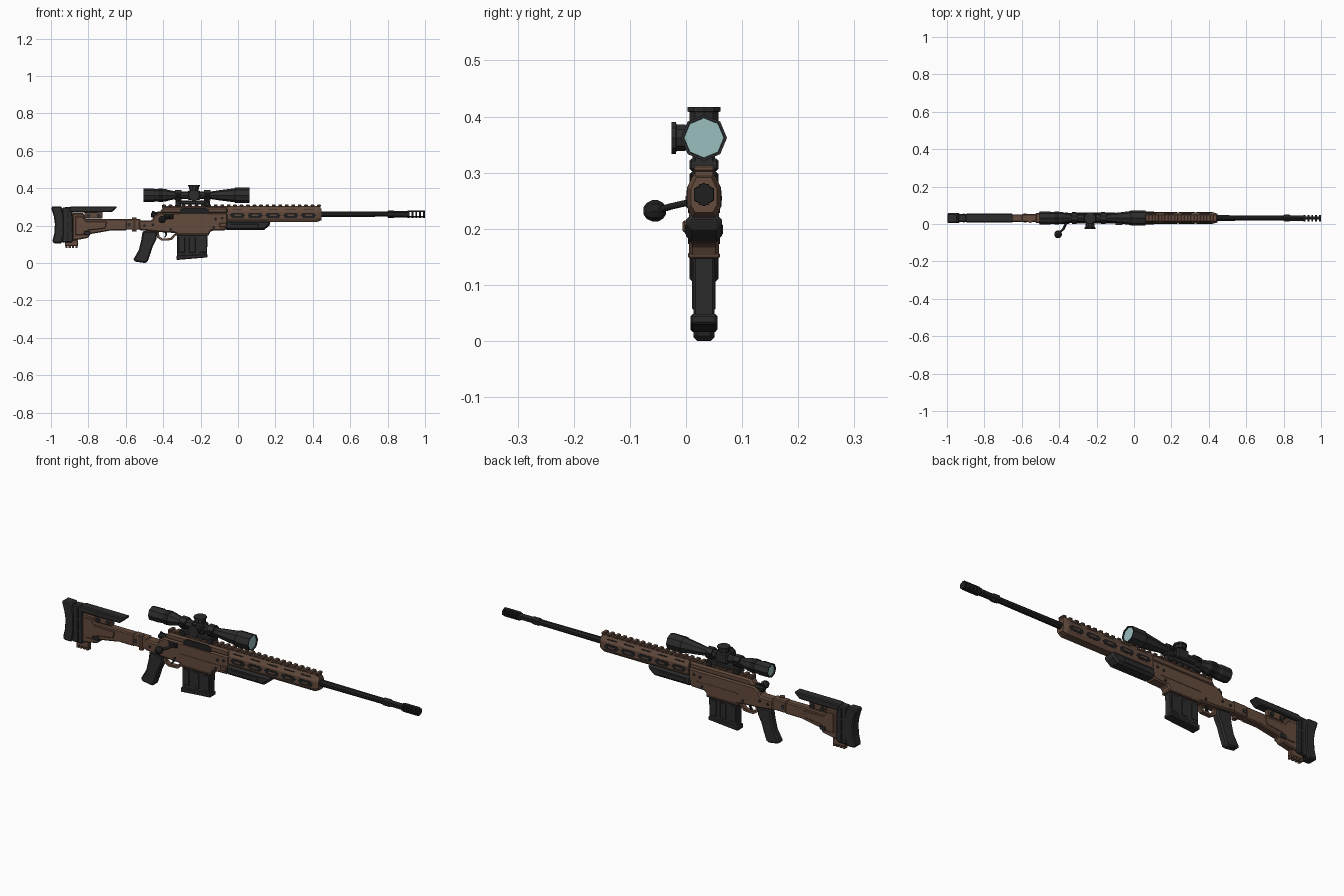
import bpy, bmesh, math

YC = 0.032  # centre plane of the rifle


def material(name, col):
    m = bpy.data.materials.new(name)
    m.diffuse_color = (*col, 1)
    return m


BROWN = material("earth_brown", (0.125, 0.069, 0.046))
BLACK = material("polymer_black", (0.025, 0.025, 0.026))
METAL = material("dark_metal", (0.014, 0.014, 0.015))
GLASS = material("lens_glass", (0.32, 0.52, 0.52))


def finish(name, bm, mat, bevel=0):
    bmesh.ops.recalc_face_normals(bm, faces=bm.faces)
    me = bpy.data.meshes.new(name)
    bm.to_mesh(me)
    bm.free()
    me.materials.append(mat)
    ob = bpy.data.objects.new(name, me)
    bpy.context.collection.objects.link(ob)
    if bevel:
        mod = ob.modifiers.new("chamfer", 'BEVEL')
        mod.width, mod.segments, mod.limit_method = bevel, 1, 'ANGLE'
        mod.angle_limit = math.radians(50)
    return ob


def prof(name, pts, hw, mat, bevel=0, y=YC):
    """Side profile (x, z) extruded to both sides of y."""
    bm = bmesh.new()
    f = bm.faces.new([bm.verts.new((x, y - hw, z)) for x, z in pts])
    r = bmesh.ops.extrude_face_region(bm, geom=[f])
    for v in r["geom"]:
        if isinstance(v, bmesh.types.BMVert):
            v.co.y = y + hw
    return finish(name, bm, mat, bevel)


def box(name, x0, x1, z0, z1, hw, mat, bevel=0, y=YC):
    return prof(name, [(x0, z0), (x1, z0), (x1, z1), (x0, z1)], hw, mat, bevel, y)


def ngon(n, phase=0.0):
    return [(math.cos(phase + 2 * math.pi * i / n), math.sin(phase + 2 * math.pi * i / n)) for i in range(n)]


def loft(name, section, stations, mat, axis='X', c=(0, YC, 0)):
    """Scaled copies of a section joined along an axis through c."""
    bm = bmesh.new()
    put = {'X': lambda u, a, b: (u, c[1] + a, c[2] + b),
           'Y': lambda u, a, b: (c[0] + a, u, c[2] + b),
           'Z': lambda u, a, b: (c[0] + a, c[1] + b, u)}[axis]
    rings = [[bm.verts.new(put(u, a * s, b * s)) for a, b in section] for u, s in stations]
    n = len(section)
    for r0, r1 in zip(rings, rings[1:]):
        for i in range(n):
            bm.faces.new((r0[i], r0[(i + 1) % n], r1[(i + 1) % n], r1[i]))
    bm.faces.new(rings[0])
    bm.faces.new(rings[-1])
    return finish(name, bm, mat)


# Butt pad and spacer
prof("butt_pad", [(-1, .298), (-.99, .303), (-.942, .302), (-.93, .25), (-.93, .15), (-.942, .105),
                  (-.985, .105), (-.993, .115), (-.982, .16), (-.979, .21), (-.985, .25)], .026, BLACK, .006)
prof("butt_spacer", [(-.94, .297), (-.9, .3), (-.885, .29), (-.88, .12), (-.89, .11), (-.94, .108)], .022, BLACK, .005)
for z in (.14, .2, .26):
    box("spacer_rib", -.915, -.905, z - .025, z + .025, .0245, METAL)

# Stock frame, toe hook, cheek rest
prof("stock_frame", [(-.885, .268), (-.825, .266), (-.815, .235), (-.595, .235), (-.595, .174), (-.68, .174),
                     (-.73, .165), (-.79, .155), (-.8, .135), (-.85, .125), (-.885, .12)], .02, BROWN, .005)
prof("stock_side_panel", [(-.87, .25), (-.835, .25), (-.81, .222), (-.7, .222), (-.71, .185), (-.8, .175),
                          (-.83, .15), (-.87, .15)], .0235, BROWN, .003)
box("stock_latch", -.825, -.79, .15, .172, .025, BLACK, .003)
box("toe_hook", -.925, -.855, .09, .122, .012, BROWN, .003)
for i in range(4):
    box("toe_hook_tooth", -.923 + i * .018, -.912 + i * .018, .08, .092, .012, BROWN)
prof("cheek_rest", [(-.9, .298), (-.89, .303), (-.65, .303), (-.645, .298), (-.675, .272), (-.9, .27)], .024, BLACK, .007)
box("cheek_post", -.82, -.725, .238, .275, .013, BROWN, .003)
for x in (-.8, -.745):
    loft("cheek_knob", ngon(8), [(YC - .019, .011), (YC + .019, .011)], BLACK, 'Y', (x, 0, .253))

# Folding hinge
box("hinge_block", -.6, -.52, .178, .236, .022, BROWN, .005)
loft("hinge_pin", ngon(8), [(.168, .013), (.242, .013)], BROWN, 'Z', (-.555, YC - .014, 0))
box("hinge_button", -.59, -.575, .195, .215, .024, BLACK)

# Chassis and upper receiver
prof("chassis", [(-.53, .228), (-.53, .176), (-.43, .166), (-.33, .16), (-.33, .147), (-.158, .147), (-.145, .172),
                 (-.065, .175), (-.055, .222), (-.055, .268), (-.42, .268), (-.45, .25), (-.46, .228)], .027, BROWN, .007)
prof("upper_receiver", [(-.425, .262), (-.4, .3), (-.055, .3), (-.055, .262)], .024, BROWN, .01)
prof("ejection_port", [(-.31, .262), (-.295, .255), (-.17, .255), (-.155, .268), (-.155, .285), (-.17, .293),
                       (-.295, .293), (-.31, .285)], .012, METAL, 0, YC - .0135)
box("chassis_rib", -.33, -.1, .205, .212, .029, BROWN)
box("magazine_well_lip", -.335, -.155, .147, .158, .0285, BROWN, .003)
box("bolt_release", -.1, -.062, .193, .215, .01, BROWN, .003, YC - .028)
for x, z in ((-.5, .2), (-.455, .205), (-.12, .235), (-.085, .24), (-.36, .18), (-.13, .19)):
    loft("chassis_screw", ngon(6), [(YC - .0285, .008), (YC + .0285, .008)], METAL, 'Y', (x, 0, z))

# Bolt: shroud, safety lever, handle, knob
loft("bolt_shroud", ngon(8, math.pi / 8), [(-.465, .012), (-.45, .018), (-.4, .019)], METAL, 'X', (0, YC, .257))
prof("safety_lever", [(-.462, .262), (-.44, .262), (-.445, .275), (-.458, .28)], .005, METAL)
cu = bpy.data.curves.new("bolt_handle", 'CURVE')
cu.dimensions, cu.bevel_depth, cu.bevel_resolution, cu.use_fill_caps = '3D', .0065, 1, True
sp = cu.splines.new('POLY')
path = [(-.365, .02, .25), (-.366, -.004, .245), (-.377, -.026, .24), (-.402, -.05, .233)]
sp.points.add(len(path) - 1)
for p, co in zip(sp.points, path):
    p.co = (*co, 1)
handle = bpy.data.objects.new("bolt_handle", cu)
bpy.context.collection.objects.link(handle)
cu.materials.append(METAL)
bpy.context.view_layer.objects.active = handle
handle.select_set(True)
bpy.ops.object.convert(target='MESH')
box("bolt_root", -.395, -.345, .235, .262, .012, METAL, .004, YC - .02)
loft("bolt_knob", ngon(10), [(-.0755, .007), (-.07, .015), (-.06, .02), (-.05, .02), (-.041, .015), (-.036, .007)],
     METAL, 'Y', (-.406, 0, .232))

# Grip, trigger, guard, magazine
prof("pistol_grip", [(-.51, .172), (-.43, .168), (-.437, .125), (-.455, .09), (-.468, .05), (-.485, .003), (-.5, 0),
                     (-.555, .008), (-.558, .022), (-.53, .07), (-.517, .125)], .019, BLACK, .007)
prof("trigger_guard", [(-.437, .17), (-.432, .135), (-.408, .12), (-.355, .122), (-.328, .152), (-.338, .158),
                       (-.362, .133), (-.403, .131), (-.42, .141), (-.424, .17)], .011, BROWN)
prof("trigger", [(-.395, .17), (-.38, .17), (-.379, .15), (-.39, .135), (-.396, .135), (-.388, .15)], .005, METAL)
prof("magazine", [(-.325, .16), (-.162, .16), (-.166, .035), (-.325, .025)], .019, BLACK, .004)
for x in (-.3, -.245, -.19):
    box("magazine_rib", x - .018, x + .018, .055, .138, .021, BLACK, .003)
prof("magazine_base", [(-.33, .04), (-.162, .048), (-.162, .03), (-.33, .016)], .024, BLACK, .004)

# Handguard, slots on both sides, fore grip
sec = [(.017, .04), (.03, .014), (.03, -.022), (.02, -.04), (-.02, -.04), (-.03, -.022), (-.03, .014), (-.017, .04)]
loft("handguard", sec, [(-.056, 1), (.425, 1), (.446, .78)], BROWN, 'X', (0, YC, .26))
for i in range(5):
    x = -.045 + i * .095
    prof("handguard_slot", [(x, .255), (x + .012, .268), (x + .07, .268), (x + .084, .255), (x + .072, .24),
                            (x + .014, .24)], .031, METAL)
    box("slot_bar", x + .025, x + .06, .25, .258, .0325, BROWN)
    for s in (-1, 1):
        box("upper_vent", x + .015, x + .07, .279, .29, .004, METAL, 0, YC + s * .0205)
prof("fore_grip", [(-.07, .226), (.17, .226), (.175, .205), (.14, .177), (-.07, .177)], .032, BLACK, .01)
box("fore_grip_panel", -.04, .11, .188, .21, .0335, BLACK, .003)

# Top rail with teeth
box("top_rail", -.405, .44, .294, .304, .016, BROWN)
for i in range(25):
    x = -.405 + i * .0345
    box("rail_tooth", x, x + .02, .302, .313, .019, BROWN, .003)

# Barrel and muzzle brake
hexa = ngon(6, math.pi / 2)
loft("barrel", ngon(8, math.pi / 8), [(.42, .0165), (.6, .0155), (.81, .0145)], METAL, 'X', (0, YC, .261))
loft("muzzle_collar", hexa, [(.798, .016), (.805, .021), (.828, .021), (.838, .017), (.905, .017), (.91, .02),
                             (.916, .02)], METAL, 'X', (0, YC, .261))
for i in range(5):
    x = .906 + i * .021
    loft("brake_baffle", hexa, [(x, .02), (x + .01, .02)], METAL, 'X', (0, YC, .261))
for z in (.246, .276):
    box("brake_bar", .91, .998, z - .004, z + .004, .009, METAL)
loft("bore", hexa, [(.99, .0075), (1, .0075)], BROWN, 'X', (0, YC, .261))

# Scope body and lenses
SC = (0, YC, .362)
octa = ngon(8)
loft("scope_body", octa, [(-.488, .029), (-.505, .029), (-.505, .035), (-.45, .036), (-.445, .033), (-.385, .033),
                          (-.375, .029), (-.335, .021), (-.14, .021), (-.1, .027), (-.02, .037), (-.015, .041),
                          (.062, .041), (.062, .036), (.05, .036)], BLACK, 'X', SC)
loft("front_lens", octa, [(.046, .0355), (.056, .0355)], GLASS, 'X', SC)
loft("rear_lens", octa, [(-.499, .0285), (-.485, .0285)], GLASS, 'X', SC)
loft("zoom_ring", octa, [(-.425, .0355), (-.4, .0355)], METAL, 'X', SC)

# Turrets
box("turret_block", -.268, -.202, .336, .388, .025, BLACK, .006)
loft("top_turret", ngon(10), [(.38, .021), (.392, .021), (.392, .027), (.408, .027), (.409, .031), (.417, .031)],
     BLACK, 'Z', (-.235, YC, 0))
loft("side_turret", ngon(10), [(.012, .021), (.0, .021), (-.001, .025), (-.017, .025), (-.018, .03), (-.026, .03)],
     BLACK, 'Y', (-.235, 0, .362))

# Scope mount
box("mount_base", -.335, -.15, .312, .335, .02, BLACK, .005)
for x in (-.32, -.165):
    loft("mount_ring", ngon(8, math.pi / 8), [(x - .017, .03), (x + .017, .03)], BLACK, 'X', SC)
    box("mount_clamp", x - .015, x + .015, .303, .325, .026, BLACK, .004)
    box("ring_lug", x - .012, x + .012, .355, .369, .032, METAL, .002)
